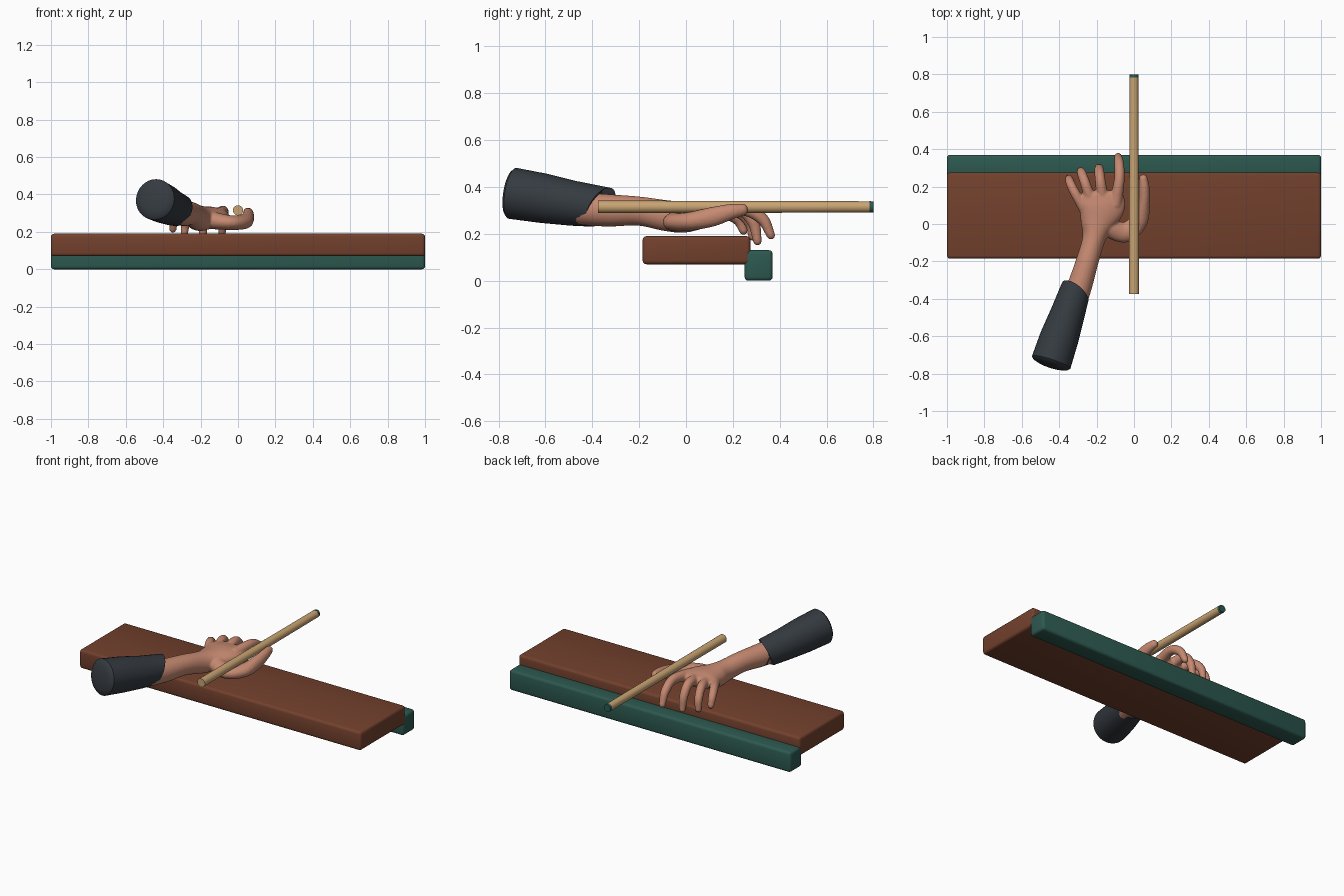
import bpy, bmesh, math
from mathutils import Vector

cube = bpy.data.objects.get("Cube")
if cube:
    bpy.data.objects.remove(cube, do_unlink=True)


def material(name, r, g, b):
    m = bpy.data.materials.new(name)
    m.use_nodes = True
    m.diffuse_color = (r, g, b, 1)
    m.node_tree.nodes["Principled BSDF"].inputs["Base Color"].default_value = (r, g, b, 1)
    return m


WOOD = material("brown wood", 0.17, 0.052, 0.026)
CLOTH = material("green cloth", 0.026, 0.1, 0.08)
MAPLE = material("pale maple", 0.58, 0.37, 0.17)
SKIN = material("skin", 0.56, 0.25, 0.165)
FABRIC = material("charcoal fabric", 0.035, 0.043, 0.052)


def finish(bm, name, mat, smooth=True):
    bmesh.ops.recalc_face_normals(bm, faces=bm.faces)
    me = bpy.data.meshes.new(name)
    bm.to_mesh(me)
    bm.free()
    me.materials.append(mat)
    ob = bpy.data.objects.new(name, me)
    bpy.context.collection.objects.link(ob)
    if smooth:
        bpy.ops.object.select_all(action='DESELECT')
        ob.select_set(True)
        bpy.context.view_layer.objects.active = ob
        bpy.ops.object.shade_smooth_by_angle(angle=math.radians(40))
    return ob


def box(name, low, high, mat):
    bm = bmesh.new()
    bmesh.ops.create_cube(bm, size=1)
    for v in bm.verts:
        v.co = [(a + b) / 2 + c * (b - a) for a, b, c in zip(low, high, v.co)]
    bmesh.ops.bevel(bm, geom=bm.edges[:], offset=0.016, segments=3,
                    profile=0.5, affect='EDGES')
    return finish(bm, name, mat)


def curve_through(keys, steps=6):
    """Smooth path through keys of (x, y, z, half width, half height)."""
    k = [Vector(p) for p in keys]
    k = [2 * k[0] - k[1]] + k + [2 * k[-1] - k[-2]]
    out = []
    for a, b, c, d in zip(k, k[1:], k[2:], k[3:]):
        for i in range(steps):
            t = i / steps
            out.append(0.5 * (2 * b + (c - a) * t + (2 * a - 5 * b + 4 * c - d) * t * t
                              + (3 * b - a - 3 * c + d) * t ** 3))
    return out + [k[-2]]


def loft(bm, path, sides=24, round_start=0, round_end=0, lean=None):
    """Elliptical tube; rounding is the dome length, lean slants the last ring."""
    pts = [Vector(p[:3]) for p in path]
    rings = []
    for i, p in enumerate(path):
        t = (pts[min(i + 1, len(pts) - 1)] - pts[max(i - 1, 0)]).normalized()
        rings.append((pts[i], t, p[3], p[4]))

    def dome(ring, length):
        c, t, w, h = ring
        angles = [math.radians(a) for a in (25, 50, 70, 85)]
        return [(c + t * length * math.sin(a), t, w * math.cos(a), h * math.cos(a))
                for a in angles]

    if round_start:
        rings = dome(rings[0], -round_start)[::-1] + rings
    if round_end:
        rings += dome(rings[-1], round_end)
    loops = []
    for n, (c, t, w, h) in enumerate(rings):
        side = t.cross(Vector((0, 0, 1))).normalized()
        up = side.cross(t)
        loop = []
        for j in range(sides):
            a = math.tau * j / sides
            co = c + side * w * math.cos(a) + up * h * math.sin(a)
            if lean and n >= len(rings) - 2:
                co += t * (lean[0] * math.cos(a) + lean[1] * math.sin(a))
            loop.append(bm.verts.new(co))
        loops.append(loop)
    for l, m in zip(loops, loops[1:]):
        for j in range(sides):
            k = (j + 1) % sides
            bm.faces.new((l[j], l[k], m[k], m[j]))
    bm.faces.new(loops[0][::-1])
    bm.faces.new(loops[-1])


# Table rail and cushion
box("table_rail", (-1, -0.185, 0.07), (1, 0.275, 0.19), WOOD)
box("rail_cushion", (-1, 0.25, 0), (1, 0.37, 0.13), CLOTH)

# Cue shaft and its tip
bm = bmesh.new()
loft(bm, [(0, -0.375, 0.315, 0.027, 0.027), (0, 0.785, 0.315, 0.024, 0.024)])
finish(bm, "cue_shaft", MAPLE)
bm = bmesh.new()
loft(bm, [(0, 0.784, 0.315, 0.0245, 0.0245), (0, 0.8, 0.315, 0.0235, 0.0235)])
finish(bm, "cue_tip", CLOTH)

# Sleeve with a rounded rear end, a slanted cuff and a turned-in hem
bm = bmesh.new()
loft(bm, [(-0.443, -0.74, 0.373, 0.108, 0.11),
          (-0.4, -0.61, 0.352, 0.104, 0.106),
          (-0.355, -0.48, 0.33, 0.092, 0.096),
          (-0.315, -0.365, 0.314, 0.083, 0.088),
          (-0.316, -0.368, 0.314, 0.07, 0.074)],
     sides=32, round_start=0.025, lean=(-0.025, 0.03))
finish(bm, "sleeve", FABRIC)

# Forearm, palm and digits, fused into one hand
bm = bmesh.new()
loft(bm, curve_through([(-0.335, -0.46, 0.308, 0.068, 0.07),
                        (-0.29, -0.33, 0.3, 0.066, 0.069),
                        (-0.25, -0.2, 0.297, 0.06, 0.062),
                        (-0.215, -0.08, 0.277, 0.062, 0.066),
                        (-0.198, 0, 0.272, 0.09, 0.066),
                        (-0.175, 0.09, 0.285, 0.125, 0.052),
                        (-0.175, 0.15, 0.29, 0.12, 0.038)]),
     sides=32, round_end=0.03)
digits = {
    "little": [(-0.26, 0.07, 0.28, 0.03, 0.03), (-0.315, 0.165, 0.287, 0.026, 0.027),
               (-0.342, 0.222, 0.26, 0.024, 0.024), (-0.348, 0.245, 0.215, 0.02, 0.019)],
    "ring": [(-0.225, 0.11, 0.288, 0.032, 0.032), (-0.26, 0.215, 0.298, 0.027, 0.028),
             (-0.28, 0.272, 0.25, 0.025, 0.025), (-0.287, 0.285, 0.19, 0.02, 0.019)],
    "middle": [(-0.165, 0.12, 0.29, 0.034, 0.034), (-0.18, 0.23, 0.305, 0.028, 0.029),
               (-0.186, 0.287, 0.25, 0.026, 0.026), (-0.188, 0.305, 0.17, 0.02, 0.019)],
    "index": [(-0.1, 0.1, 0.295, 0.036, 0.036), (-0.078, 0.24, 0.308, 0.028, 0.03),
              (-0.08, 0.325, 0.265, 0.026, 0.026), (-0.085, 0.362, 0.195, 0.02, 0.019)],
    "thumb": [(-0.16, -0.01, 0.265, 0.05, 0.05), (-0.05, -0.045, 0.25, 0.055, 0.04),
              (0.025, 0.015, 0.253, 0.048, 0.04), (0.052, 0.11, 0.272, 0.034, 0.042),
              (0.055, 0.19, 0.294, 0.029, 0.034), (0.05, 0.245, 0.304, 0.023, 0.026)],
}
for path in digits.values():
    loft(bm, curve_through(path), sides=16, round_start=0.02, round_end=0.02)
hand = finish(bm, "hand_and_forearm", SKIN, smooth=False)
fuse = hand.modifiers.new("fuse", 'REMESH')
fuse.mode = 'VOXEL'
fuse.voxel_size = 0.006
fuse.use_smooth_shade = True
relax = hand.modifiers.new("relax", 'SMOOTH')
relax.factor = 0.5
relax.iterations = 5
